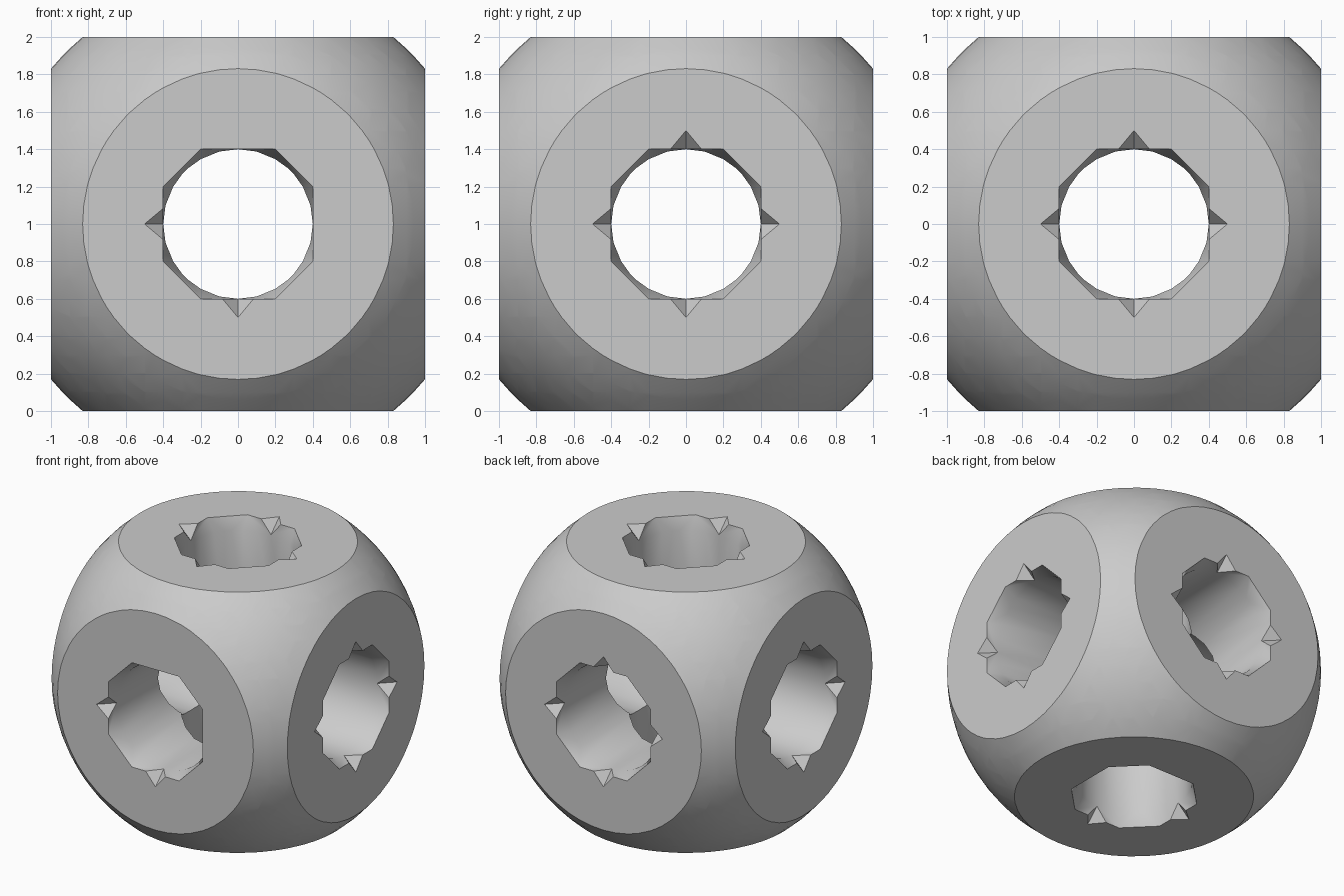
import bpy, bmesh
from math import sqrt
from mathutils import Vector

if "Cube" in bpy.data.objects:
    bpy.data.objects.remove(bpy.data.objects["Cube"])

STEP, BALL, BORE = 0.1, 1.3, 0.4
grid = [i * STEP for i in range(-10, 11)]


def place(axis, u, v, w):
    """Point with w along the axis and u, v along the next two axes."""
    co = Vector((0, 0, 1))
    co[axis] += w
    co[(axis + 1) % 3] += u
    co[(axis + 2) % 3] += v
    return co


def add_hull(bm, points):
    """Add the convex hull of the points to bm."""
    part = bmesh.new()
    for p in points:
        part.verts.new(p)
    bmesh.ops.remove_doubles(part, verts=part.verts, dist=0.0005)
    bmesh.ops.convex_hull(part, input=part.verts)
    loose = [v for v in part.verts if not v.link_faces]
    bmesh.ops.delete(part, geom=loose, context='VERTS')
    bmesh.ops.dissolve_limit(part, angle_limit=0.01, verts=part.verts, edges=part.edges)
    bmesh.ops.recalc_face_normals(part, faces=part.faces)
    mesh = bpy.data.meshes.new("hull")
    part.to_mesh(mesh)
    part.free()
    bm.from_mesh(mesh)
    bpy.data.meshes.remove(mesh)


def make_object(name, bm):
    mesh = bpy.data.meshes.new(name)
    bm.to_mesh(mesh)
    bm.free()
    obj = bpy.data.objects.new(name, mesh)
    bpy.context.collection.objects.link(obj)
    return obj


# Rounded cube: ball sampled along grid lines, flattened on six sides
shell = []
for axis in range(3):
    for u in grid:
        for v in grid:
            height = BALL ** 2 - u * u - v * v
            if height > 0:
                w = min(1, sqrt(height))
                shell += [place(axis, u, v, w), place(axis, u, v, -w)]
bm = bmesh.new()
add_hull(bm, shell)
body = make_object("pierced_rounded_cube", bm)

# Outlines of the bore and of its flared octagonal mouth
circle = []
for i in range(-4, 5):
    a = i * STEP
    b = sqrt(max(0, BORE ** 2 - a * a))
    circle += [(a, b), (a, -b), (b, a), (-b, a)]
octagon = [(s * a, t * b) for s in (-1, 1) for t in (-1, 1)
           for a, b in ((0.2, 0.4), (0.4, 0.2))]
sides = [(1, 0), (-1, 0), (0, 1), (0, -1)]

# Three crossing bores with flared mouths and small rim notches
bm = bmesh.new()
for axis in range(3):
    add_hull(bm, [place(axis, u, v, w) for u, v in circle for w in (-1.2, 1.2)])
    for end in (-1, 1):
        mouth = [place(axis, u, v, 0.9 * end) for u, v in circle]
        mouth += [place(axis, u, v, w * end) for u, v in octagon for w in (1, 1.1)]
        add_hull(bm, mouth)
        few = end < 0 and axis > 0
        for du, dv in sides:
            if few and du + dv > 0:
                continue
            notch = [place(axis, du * r, dv * r, 0.9 * end) for r in (0.3, 0.4)]
            for w in (1, 1.1):
                notch.append(place(axis, du * 0.5, dv * 0.5, w * end))
                for s in (-STEP, STEP):
                    notch.append(place(axis, du * 0.38 + dv * s, dv * 0.38 + du * s, w * end))
            add_hull(bm, notch)
cutter = make_object("bore_cutter", bm)
cutter.hide_render = True

cut = body.modifiers.new("bores", 'BOOLEAN')
cut.operation = 'DIFFERENCE'
cut.solver = 'EXACT'
cut.use_self = True
cut.object = cutter
bpy.ops.object.select_all(action='DESELECT')
bpy.context.view_layer.objects.active = body
body.select_set(True)
bpy.ops.object.modifier_apply(modifier=cut.name)
bpy.data.objects.remove(cutter)

# Plain grey material
grey = bpy.data.materials.new("plain_grey")
grey.use_nodes = True
colour = (0.6, 0.6, 0.6, 1)
grey.diffuse_color = colour
grey.node_tree.nodes["Principled BSDF"].inputs["Base Color"].default_value = colour
body.data.materials.clear()
body.data.materials.append(grey)
bpy.ops.object.shade_smooth_by_angle(angle=0.5)
